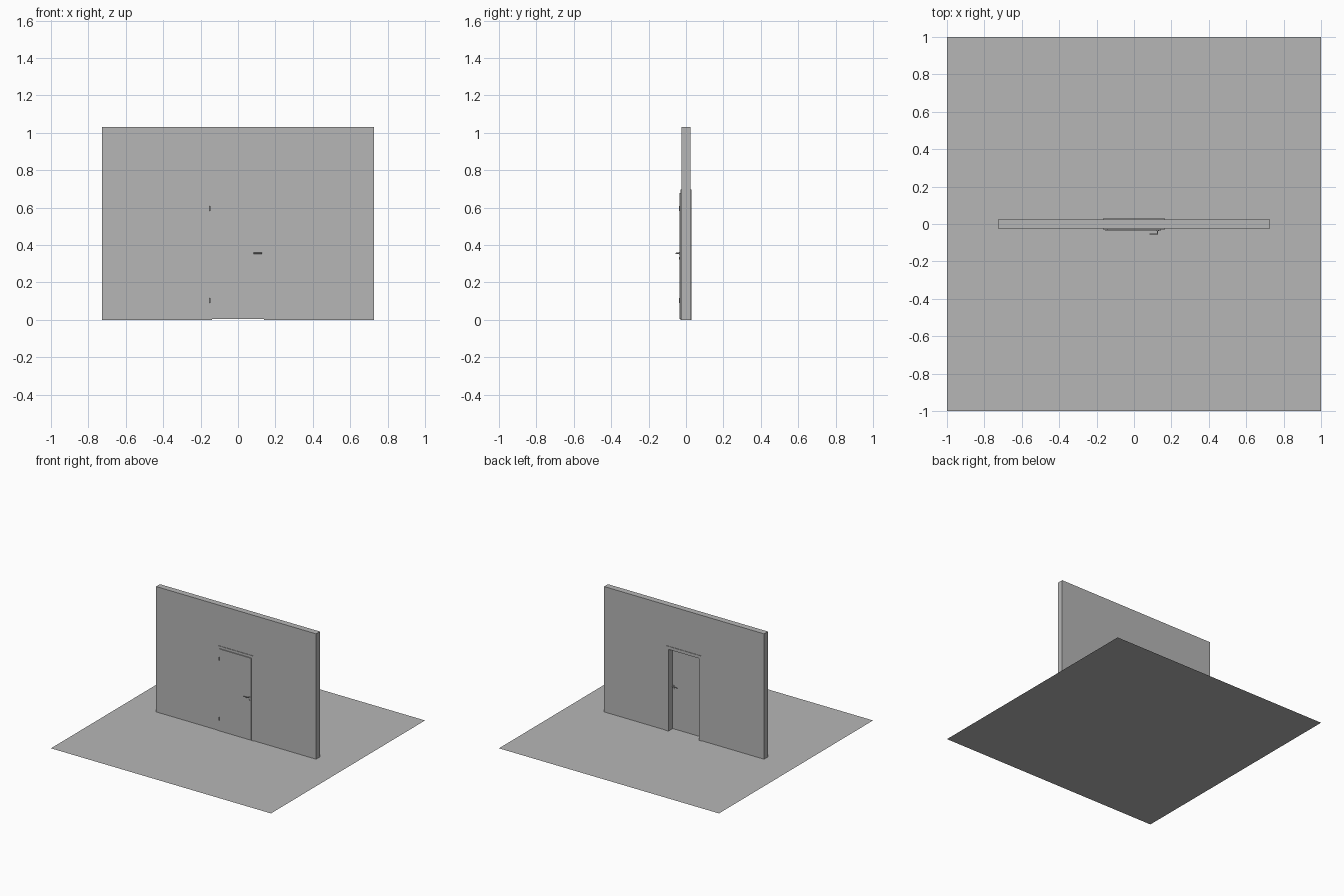
import bpy, bmesh, math
from mathutils import Vector

if "Cube" in bpy.data.objects:
    bpy.data.objects.remove(bpy.data.objects["Cube"])

grey = bpy.data.materials.new("plain grey")
grey.diffuse_color = (0.47, 0.47, 0.47, 1)
grey.use_nodes = True
grey.node_tree.nodes["Principled BSDF"].inputs["Base Color"].default_value = grey.diffuse_color


def finish(name, bm):
    bmesh.ops.recalc_face_normals(bm, faces=bm.faces)
    me = bpy.data.meshes.new(name)
    bm.to_mesh(me)
    bm.free()
    ob = bpy.data.objects.new(name, me)
    bpy.context.collection.objects.link(ob)
    me.materials.append(grey)
    return ob


def prism(name, pts, y0, y1):
    """Extrude an outline in the xz plane from y0 to y1."""
    bm = bmesh.new()
    f = bm.faces.new([bm.verts.new((x, y0, z)) for x, z in pts])
    r = bmesh.ops.extrude_face_region(bm, geom=[f])
    for v in r["geom"]:
        if isinstance(v, bmesh.types.BMVert):
            v.co.y = y1
    return finish(name, bm)


def box(name, x0, x1, y0, y1, z0, z1):
    return prism(name, [(x0, z0), (x1, z0), (x1, z1), (x0, z1)], y0, y1)


def arch(name, outer, top, inner, inner_top, y0, y1):
    """Upside-down U around the doorway."""
    pts = [(-outer, 0), (-inner, 0), (-inner, inner_top), (inner, inner_top),
           (inner, 0), (outer, 0), (outer, top), (-outer, top)]
    return prism(name, pts, y0, y1)


def rod(name, a, b, r, n=20):
    a, b = Vector(a), Vector(b)
    bm = bmesh.new()
    bmesh.ops.create_cone(bm, cap_ends=True, segments=n, radius1=r, radius2=r,
                          depth=(b - a).length)
    rot = (b - a).to_track_quat('Z', 'Y').to_matrix()
    for v in bm.verts:
        v.co = rot @ v.co + (a + b) / 2
    ob = finish(name, bm)
    for p in ob.data.polygons:
        p.use_smooth = len(p.vertices) == 4
    for e in ob.data.edges:
        va, vb = (ob.data.vertices[i].co for i in e.vertices)
        e.use_edge_sharp = abs((va - vb).dot((b - a).normalized())) < 1e-5
    return ob


# floor sheet
bm = bmesh.new()
bmesh.ops.create_grid(bm, x_segments=1, y_segments=1, size=1)
finish("floor", bm)

# wall with doorway
arch("wall", 0.727, 1.03, 0.15, 0.685, -0.025, 0.025)

# door frame: lining, and trim on both faces
arch("frame_lining", 0.15, 0.685, 0.14, 0.672, -0.025, 0.025)
arch("front_trim", 0.165, 0.697, 0.14, 0.672, -0.029, -0.025)
arch("back_trim", 0.165, 0.697, 0.14, 0.672, 0.025, 0.029)

# rebated door leaf
box("door_leaf", -0.145, 0.145, -0.036, -0.029, 0.004, 0.677)
box("door_leaf_inner", -0.1385, 0.1385, -0.029, -0.021, 0.004, 0.6705)

# hinges
for i, z in enumerate((0.09, 0.582)):
    rod(f"hinge_{i}", (-0.149, -0.035, z), (-0.149, -0.035, z + 0.027), 0.003)

# handles and lock plates on both faces
HX, HZ = 0.126, 0.356
for side, y, d in (("front", -0.036, -1), ("back", -0.021, 1)):
    rod(side + "_rosette", (HX, y, HZ), (HX, y + d * 0.002, HZ), 0.007, 28)
    rod(side + "_lock_plate", (HX, y, 0.33), (HX, y + d * 0.002, 0.33), 0.007, 28)
    rod(side + "_handle_stem", (HX, y, HZ), (HX, y + d * 0.018, HZ), 0.003)
    rod(side + "_handle_lever", (HX + 0.003, y + d * 0.017, HZ),
        (0.084, y + d * 0.017, HZ), 0.0032)
